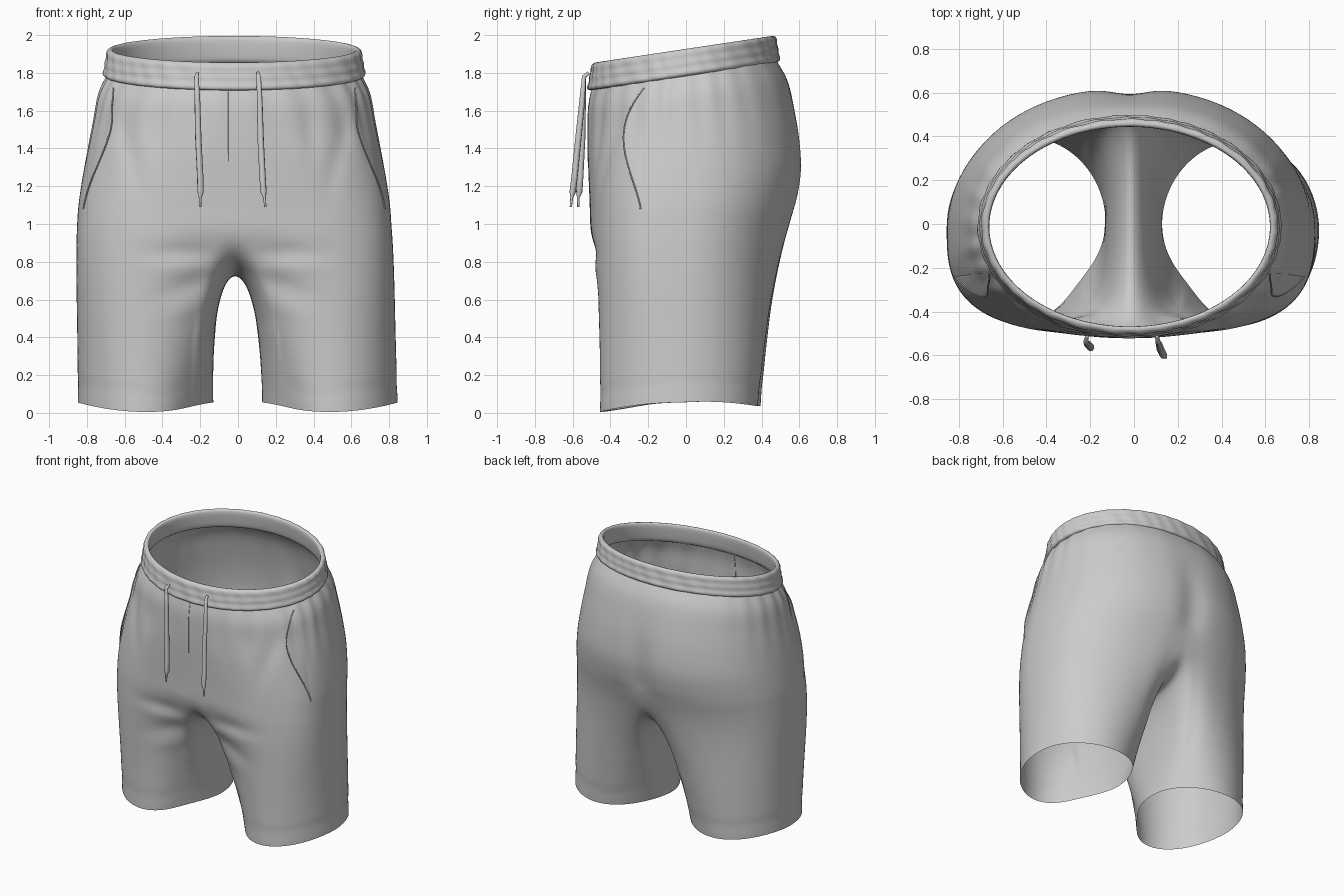
import bpy, bmesh, math
from math import sin, cos, pi, exp, radians
from mathutils import Vector
from mathutils.bvhtree import BVHTree

if "Cube" in bpy.data.objects:
    bpy.data.objects.remove(bpy.data.objects["Cube"])

M, K = 64, 20          # columns around the hip half / through the crotch
NT, NL = 22, 26        # rings in the seat / in the leg
SPLIT = 1.0            # height where seat turns into legs

# height: half width, front y, back y, front squareness
PROFILE = [(1.00, .832, -.51, .562, 2.9), (1.10, .825, -.51, .592, 2.8),
           (1.25, .803, -.515, .62, 2.6), (1.40, .775, -.52, .61, 2.4),
           (1.55, .745, -.52, .58, 2.2), (1.70, .715, -.515, .535, 2.1),
           (1.80, .665, -.495, .475, 2.0)]


def profile(z):
    """Smooth (Hermite) lookup in the profile table."""
    i = max(j for j in range(len(PROFILE) - 1) if PROFILE[j][0] <= z + 1e-6)

    def slope(j, c):
        a, b = PROFILE[max(j - 1, 0)], PROFILE[min(j + 1, len(PROFILE) - 1)]
        return (b[c] - a[c]) / (b[0] - a[0])
    p, q = PROFILE[i], PROFILE[i + 1]
    h = q[0] - p[0]
    t = (z - p[0]) / h
    return [(2*t**3 - 3*t*t + 1) * p[c] + (t**3 - 2*t*t + t) * h * slope(i, c)
            + (3*t*t - 2*t**3) * q[c] + (t**3 - t*t) * h * slope(i + 1, c) for c in range(1, 5)]


def seat_point(u, z):
    """u runs 0..1 from centre front, round the hip, to centre back."""
    w, yf, yb, nf = profile(z)
    th = (u - .5) * pi
    n, depth = (nf, -.03 - yf) if th < 0 else (2.2, yb + .03)
    x = w * max(cos(th), 0) ** (2 / n)
    y = math.copysign(depth * abs(sin(th)) ** (2 / n), th)
    if u in (0, 1):
        x = 0
    # gathers below the waistband, strongest in front
    amp = .010 if th < 0 else .010 * max(.2, 1 - th)
    k = 1 + amp * max(0, (z - 1.3) / .5) * sin(26 * th + 2 * sin(3 * th))
    x, y = x * k, y * k - .03
    # cleft between the buttocks
    if th > 0:
        y -= .032 * exp(-(x / .10) ** 2) * exp(-((z - 1.2) / .3) ** 2)
    return Vector((x, y, z + (z - SPLIT) / .8 * .15 * y))


def hem_point(phi):
    # oval, flattened on the inner front
    f = 1 - .13 * exp(-((1 - cos(phi - radians(222))) / .14))
    y = f * sin(phi) * (.43 if sin(phi) < 0 else .41) - .03
    z = .005 + .05 * cos(phi) ** 2 + .03 * max(0, sin(phi))
    return Vector((.485 + f * .362 * cos(phi), y, z))


# drag lines: |x|,z start, |x|,z end, width, depth
FOLDS = [(.08, .85, .52, .85, .045, .012), (.10, .77, .48, .77, .035, -.008),
         (.06, .74, .44, .61, .045, .013), (.12, .60, .38, .50, .035, -.007),
         (.60, 1.62, .50, 1.15, .045, .014), (.38, 1.65, .42, 1.30, .035, .009)]


def drape(p):
    """Press the folds into the front and shift the waist slightly sideways."""
    x, y, z = abs(p.x), p.y, p.z
    if y < -.15:
        for x0, z0, x1, z1, w, d in FOLDS:
            dx, dz = x1 - x0, z1 - z0
            ln = math.hypot(dx, dz)
            a = ((x - x0) * dx + (z - z0) * dz) / ln / ln
            b = ((x - x0) * dz - (z - z0) * dx) / ln
            p.y += d * exp(-(b / w) ** 2) * exp(-((a - .5) / .42) ** 2) * min(1, (-.15 - y) / .2)
    p.x -= .02 * min(1, max(0, z) / SPLIT)
    if p.x < 0 and z < SPLIT:
        p.y += .015 * (1 - z / SPLIT) * min(1, -p.x / .1)
    return p


def leg_point(i, t):
    """Column i of the leg, t from split (0) to hem (1)."""
    slope = Vector((0, 0, -1))
    if i <= M:
        u = i / M
        start = seat_point(u, SPLIT)
        above = seat_point(u, SPLIT + .01)
        slope = (start - above) / (above.z - start.z)
        phi = radians(-140 + 280 * u)
        w = max(0, (abs(u - .5) - .28) / .22) ** 2
    else:
        v = (i - M) / K
        c = cos(v * pi)
        start = Vector((0, .01 + .53 * math.copysign(abs(c) ** .75, c), SPLIT - .28 * sin(v * pi) ** .9))
        phi, w = radians(140 + 80 * v), 1
    end = hem_point(phi)
    d = end - start
    # crotch columns leave sideways first, making a rounded saddle
    ex = t + w * (t - t * t)
    ey = ez = t ** (1 + .75 * w)
    p = Vector((start.x + d.x * ex, start.y + d.y * ey, start.z + d.z * ez))
    # outer columns leave along the seat's slope
    bump = (1 - w) * t * (1 - t) ** 3
    p.x += (slope.x * -d.z - d.x * (1 + w)) * bump
    p.y += (slope.y * -d.z - d.y * (1 - w)) * bump
    # stitched hem line
    centre = Vector((.48, -.03, p.z))
    return p + (p - centre) * (-.010 * exp(-((ez - .9) / .025) ** 2))


def add_object(name, bm, subdiv=0):
    bmesh.ops.recalc_face_normals(bm, faces=bm.faces)
    me = bpy.data.meshes.new(name)
    bm.to_mesh(me)
    me.polygons.foreach_set("use_smooth", [True] * len(me.polygons))
    ob = bpy.data.objects.new(name, me)
    bpy.context.collection.objects.link(ob)
    if subdiv:
        mod = ob.modifiers.new("smooth", 'SUBSURF')
        mod.levels = mod.render_levels = subdiv
    return ob


def bridge(bm, a, b, closed):
    n = len(a)
    for i in range(n if closed else n - 1):
        j = (i + 1) % n
        bm.faces.new((a[i], a[j], b[j], b[i]))


def cord(name, pts, radius, radii=None):
    cu = bpy.data.curves.new(name, 'CURVE')
    cu.dimensions, cu.bevel_depth, cu.bevel_resolution = '3D', radius, 2
    cu.use_fill_caps = True
    sp = cu.splines.new('POLY')
    sp.points.add(len(pts) - 1)
    for k, p in enumerate(pts):
        sp.points[k].co = (*p, 1)
        sp.points[k].radius = radii[k] if radii else 1
    bpy.context.collection.objects.link(bpy.data.objects.new(name, cu))


# Seat and legs: one cloth sheet, half built twice and welded on the centre line
bm = bmesh.new()
for side in (1, -1):
    def vert(p):
        return bm.verts.new((p.x * side, p.y, p.z))
    rings = [[vert(seat_point(i / M, 1.8 - .8 * r / NT)) for i in range(M + 1)] for r in range(NT + 1)]
    for a, b in zip(rings, rings[1:]):
        bridge(bm, a, b, False)
    prev = rings[-1] + [vert(leg_point(i, 0)) for i in range(M + 1, M + K)]
    for r in range(1, NL + 1):
        ring = [vert(leg_point(i, r / NL)) for i in range(M + K)]
        bridge(bm, prev, ring, True)
        prev = ring
bmesh.ops.remove_doubles(bm, verts=bm.verts, dist=.0005)
# relax the cloth where the legs join
join = [v for v in bm.verts if abs(v.co.x) < .4 and .45 < v.co.z < 1.12]
for _ in range(10):
    bmesh.ops.smooth_vert(bm, verts=join, factor=.5, use_axis_x=True, use_axis_y=True, use_axis_z=True)
for v in bm.verts:
    v.co = drape(v.co.copy())
add_object("shorts_body", bm, 1)
surface = BVHTree.FromBMesh(bm)

# Waistband: channelled elastic section swept round a tilted oval
SECTION = [(-.028, 0), (-.005, -.004), (.012, .004), (.018, .022), (.006, .044), (.016, .068),
           (.005, .092), (.013, .118), (.006, .138), (-.010, .144), (-.024, .138), (-.028, .10), (-.028, .05)]
bm = bmesh.new()
loops = []
for s in range(160):
    a = 2 * pi * s / 160
    loop = []
    for r, h in SECTION:
        r += -.13 * h + (.003 * sin(34 * a + 30 * h + 2 * sin(5 * a)) if r > 0 else 0)
        y = -.012 + (.497 + r) * sin(a)
        loop.append(bm.verts.new(((.682 + r) * cos(a) - .02, y, 1.785 + .15 * y + h)))
    loops.append(loop)
for k in range(160):
    bridge(bm, loops[k], loops[(k + 1) % 160], True)
add_object("waistband", bm, 1)


# Side pockets: flaps lying on the hip with a bowed front lip
def hip(side, y, z, off):
    hit = surface.ray_cast(Vector((2 * side, y, z)), Vector((-side, 0, 0)))[0]
    return Vector((hit.x + side * off, y - off * .4, z))


for side, label in ((1, "left"), (-1, "right")):
    bm = bmesh.new()
    rows, lip = [], []
    for k in range(29):
        t = k / 28
        bow = sin(pi * t ** .75) ** 1.3
        row = [hip(side, -.22 - .02 * t - .095 * bow * v / 6, 1.72 - .64 * t,
                   .002 + .018 * bow * (v / 6)) for v in range(7)]
        lip.append(row[-1])
        rows.append([bm.verts.new(p) for p in row])
    for a, b in zip(rows, rows[1:]):
        bridge(bm, a, b, False)
    add_object(label + "_pocket_flap", bm)
    cord(label + "_pocket_lip", lip, .004)


# Fly seam on the centre front
def front(x, z):
    return surface.ray_cast(Vector((x, -2, z)), Vector((0, 1, 0)))[0]


cord("fly_seam", [front(-.05, 1.33 + .037 * k) for k in range(11)], .003)

# Drawstrings with narrow tips
for label, pts in (("right", [(-.215, -.515, 1.80), (-.22, -.54, 1.78), (-.215, -.545, 1.65), (-.21, -.55, 1.45),
                              (-.20, -.56, 1.25), (-.198, -.565, 1.17), (-.20, -.57, 1.14), (-.20, -.57, 1.09)]),
                   ("left", [(.105, -.515, 1.80), (.11, -.54, 1.78), (.115, -.55, 1.65), (.12, -.57, 1.45),
                             (.13, -.59, 1.25), (.135, -.60, 1.17), (.14, -.605, 1.14), (.145, -.61, 1.09)])):
    cord(label + "_drawstring", pts, .017, [.5, .7, .9, 1, 1, 1, .45, .35])
